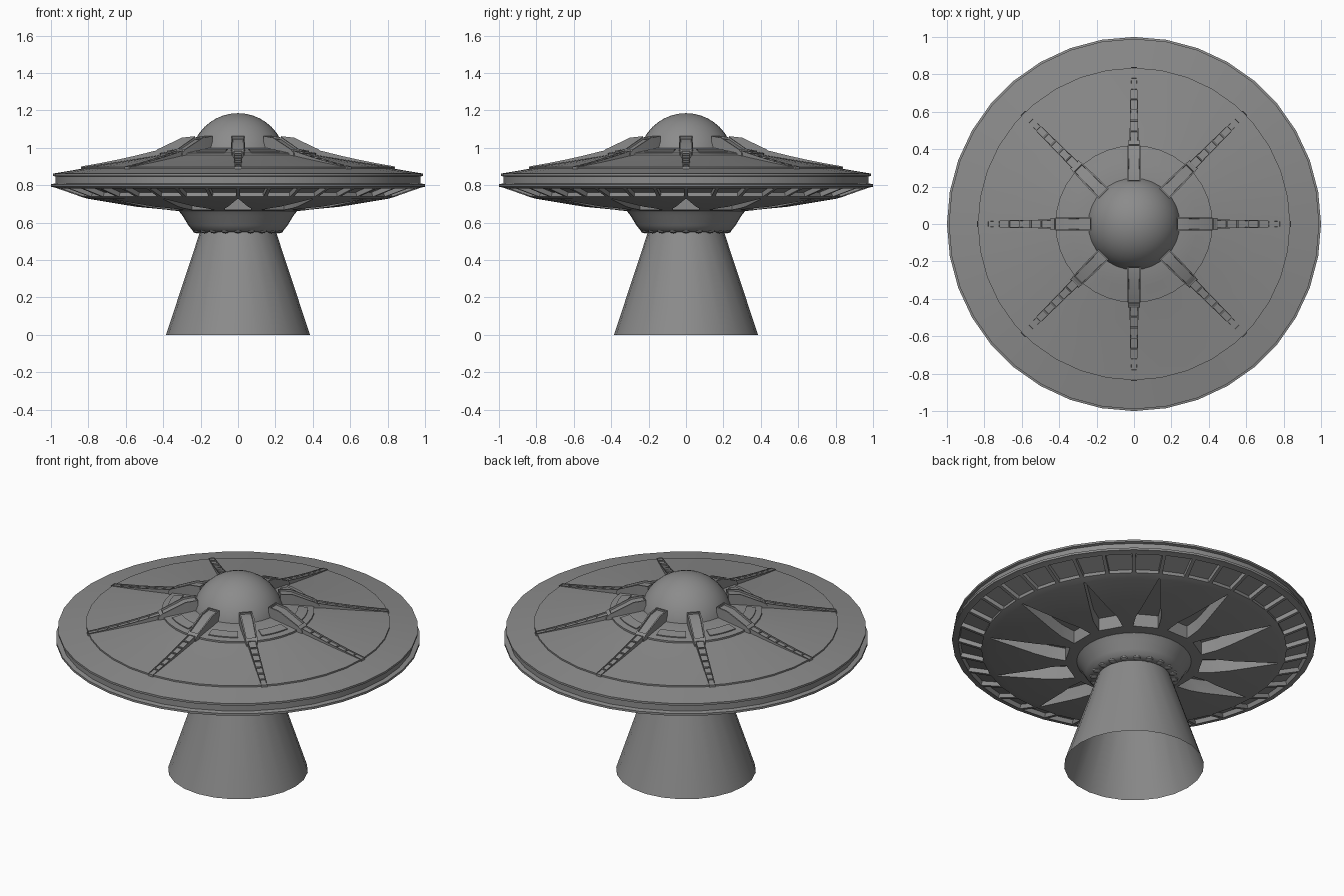
import bpy, bmesh
from math import pi, sin, cos, radians
from mathutils import Matrix, Vector

old = bpy.data.objects.get("Cube")
if old:
    bpy.data.objects.remove(old)

grey = bpy.data.materials.new("plain grey metal")
grey.use_nodes = True
tone = (0.26, 0.26, 0.26, 1)
grey.diffuse_color = tone
grey.node_tree.nodes["Principled BSDF"].inputs["Base Color"].default_value = tone

Z = Vector((0, 0, 1))
parts = []


def finish(bm, name, normals=True):
    if normals:
        bmesh.ops.recalc_face_normals(bm, faces=bm.faces)
    mesh = bpy.data.meshes.new(name)
    bm.to_mesh(mesh)
    bm.free()
    mesh.materials.append(grey)
    ob = bpy.data.objects.new(name, mesh)
    bpy.context.collection.objects.link(ob)
    parts.append(ob)
    return ob


def lathe(profile, steps):
    """Revolve an (r, z) profile about the z axis."""
    bm = bmesh.new()
    vs = [bm.verts.new((r, 0, z)) for r, z in profile]
    es = [bm.edges.new(pair) for pair in zip(vs, vs[1:])]
    bmesh.ops.spin(bm, geom=vs + es, cent=(0, 0, 0), axis=Z, angle=2 * pi, steps=steps)
    bmesh.ops.remove_doubles(bm, verts=bm.verts, dist=0.0001)
    bmesh.ops.recalc_face_normals(bm, faces=bm.faces)
    return bm


def prism(bm, stations):
    """Loft boxes along x from (r, half_width, bottom, top) stations."""
    rings = [[bm.verts.new(p) for p in
              ((r, -w, lo), (r, w, lo), (r, w, hi), (r, -w, hi))]
             for r, w, lo, hi in stations]
    tops = []
    for a, b in zip(rings, rings[1:]):
        for i in range(4):
            j = (i + 1) % 4
            f = bm.faces.new((a[i], a[j], b[j], b[i]))
            if i == 2:
                tops.append(f)
    bm.faces.new(rings[0])
    bm.faces.new(rings[-1][::-1])
    bmesh.ops.recalc_face_normals(bm, faces=bm.faces)
    return tops


def spread(ob, count, start=0.0):
    """Copy a part around the z axis."""
    name = ob.name
    for k in range(count):
        turn = Matrix.Rotation(start + 2 * pi * k / count, 4, 'Z')
        if k == 0:
            ob.data.transform(turn)
            first = ob.data.copy()
            first.transform(Matrix.Rotation(-start, 4, 'Z'))
            continue
        mesh = first.copy()
        mesh.transform(turn)
        copy = bpy.data.objects.new(f"{name}_{k + 1}", mesh)
        bpy.context.collection.objects.link(copy)
        parts.append(copy)
    bpy.data.meshes.remove(first)


# Saucer hull with stepped rings, a lipped rim and recessed underside bays
upper = [(0, 1.0), (.25, 1.0), (.32, .99), (.42, .972), (.42, .962), (.52, .945),
         (.65, .924), (.835, .897), (.835, .888), (.99, .862)]
rim = [(.99, .85), (.975, .846), (.975, .81), (1, .805), (1, .792)]
under = [(.975, .786), (.83, .735), (.8, .727), (.55, .685), (.3, .66), (0, .66)]
bm = lathe(upper + rim + under, 36)
bays = [f for f in bm.faces
        if f.normal.z < -.5 and .86 < f.calc_center_median().xy.length < .94]
bmesh.ops.inset_individual(bm, faces=bays, thickness=.014, depth=0)
bmesh.ops.inset_individual(bm, faces=bays, thickness=.001, depth=-.025)
hull = finish(bm, "saucer_hull", False)

# Tapered recesses cut into the underside
bm = bmesh.new()
for k in range(12):
    wedge = bmesh.new()
    prism(wedge, [(.37, .07, .5, .745), (.46, .07, .5, .755), (.8, .003, .5, .795)])
    wedge.transform(Matrix.Rotation(2 * pi * k / 12, 4, 'Z'))
    temp = bpy.data.meshes.new("wedge")
    wedge.to_mesh(temp)
    wedge.free()
    bm.from_mesh(temp)
    bpy.data.meshes.remove(temp)
cutter = finish(bm, "recess_cutter")
cutter.hide_render = True
mod = hull.modifiers.new("recesses", 'BOOLEAN')
mod.operation = 'DIFFERENCE'
mod.solver = 'EXACT'
mod.object = cutter
bpy.context.view_layer.objects.active = hull
hull.select_set(True)
bpy.ops.object.modifier_apply(modifier=mod.name)
parts.remove(cutter)
bpy.data.objects.remove(cutter)

# Top dome
arc = [(.255 * cos(radians(a)), .93 + .255 * sin(radians(a))) for a in range(0, 91, 9)]
arc[-1] = (0, 1.185)
finish(lathe(arc, 32), "top_dome", False)

# Collar below the hull
finish(lathe([(.3, .68), (.315, .66), (.295, .635), (.265, .585), (.245, .56),
              (.225, .55), (.19, .55)], 36), "lower_collar", False)

# Beads round the collar lip
bm = bmesh.new()
bmesh.ops.create_uvsphere(bm, u_segments=10, v_segments=6, radius=.024)
bm.transform(Matrix.Translation((.22, 0, .557)) @ Matrix.Diagonal((1, 1, .6, 1)))
spread(finish(bm, "collar_bead"), 20)

# Flared open beam
finish(lathe([(.2, .56), (.385, 0)], 24), "light_beam", False)

# Radial brackets with a sunken top panel
bm = bmesh.new()
tops = prism(bm, [(.23, .036, .97, 1.062), (.30, .038, .96, 1.054),
                  (.43, .033, .94, .992), (.45, .03, .93, .972)])
bmesh.ops.inset_region(bm, faces=tops[:2], thickness=.009, depth=0)
bmesh.ops.inset_region(bm, faces=tops[:2], thickness=.001, depth=-.01)
spread(finish(bm, "radial_bracket"), 8)

# Ladder-like arms running out to the ring step
bm = bmesh.new()
arm = []
for i in range(8):
    t = i / 7
    r = .44 + .4 * t
    z = .985 - .085 * t - .02 * t * (1 - t)
    arm.append((r, .024 - .007 * t, z - .05, z))
tops = prism(bm, arm)
bmesh.ops.inset_individual(bm, faces=tops, thickness=.005, depth=0)
bmesh.ops.inset_individual(bm, faces=tops, thickness=.0005, depth=-.008)
spread(finish(bm, "ladder_arm"), 8)

# Low curved plates between the brackets
bm = bmesh.new()
plate = bm.faces.new([bm.verts.new((r, 0, z)) for r, z in
                      ((.33, .97), (.385, .96), (.385, .984), (.33, .994))])
bmesh.ops.spin(bm, geom=[plate, *plate.edges, *plate.verts], cent=(0, 0, 0),
               axis=Z, angle=radians(25), steps=5)
spread(finish(bm, "curved_plate"), 8, radians(10))

# Smooth shading with crisp edges
bpy.ops.object.select_all(action='DESELECT')
for ob in parts:
    ob.select_set(True)
bpy.context.view_layer.objects.active = hull
bpy.ops.object.shade_smooth_by_angle(angle=radians(30))
